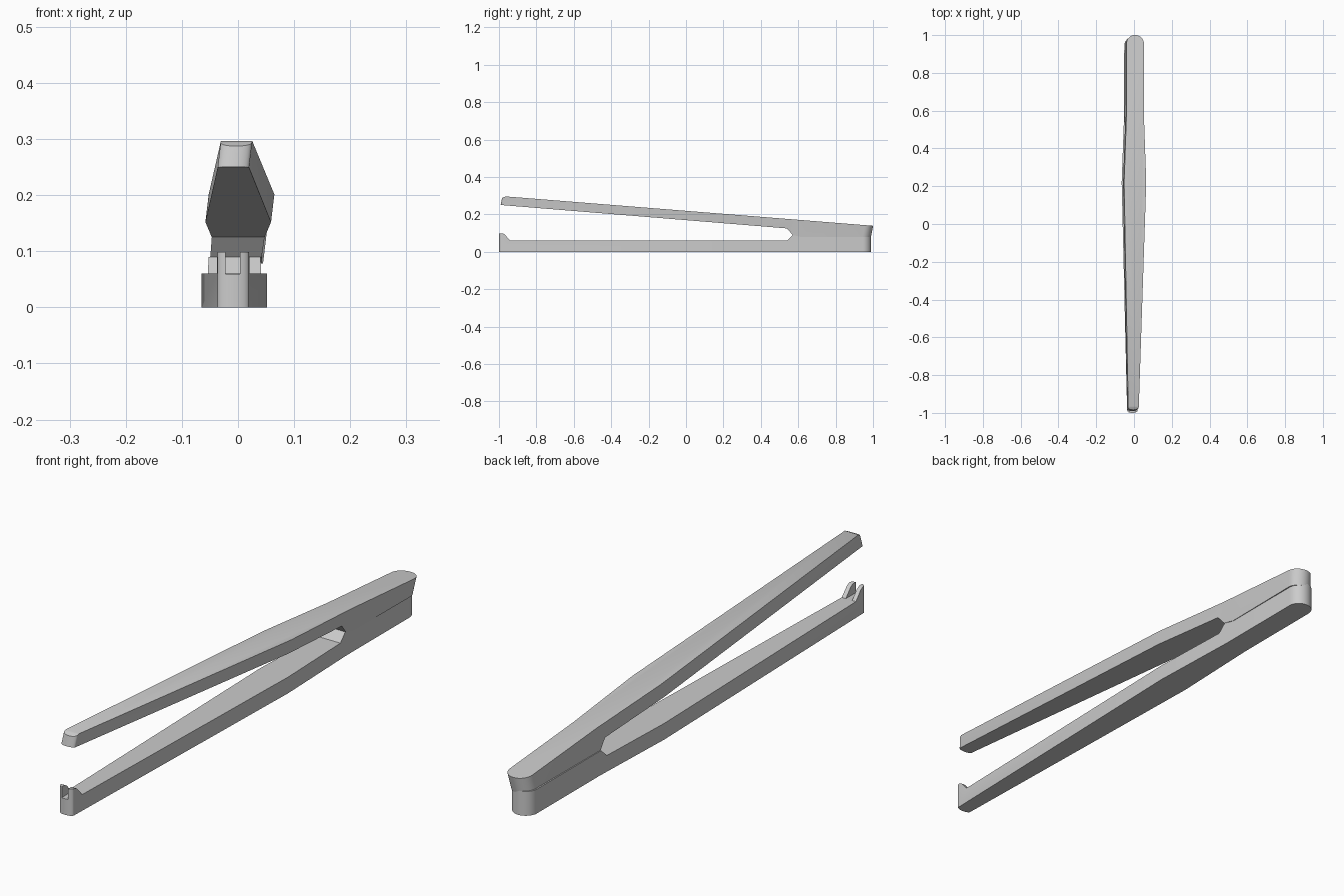
import bpy, bmesh, math

if "Cube" in bpy.data.objects:
    bpy.data.objects.remove(bpy.data.objects["Cube"])


def outline(front, tip_depth, back, tail_depth):
    """Half-width plan of an arm, mirrored into a closed loop with rounded ends."""
    half = []
    n = 8
    for i in range(n + 1):
        a = math.pi / 2 * i / n
        half.append((0.028 * math.sin(a), front + tip_depth * (1 - math.cos(a))))
    half += [(0.0585, 0.22), (0.046, 0.58)]
    for i in range(n + 1):
        a = math.pi / 2 * i / n
        half.append((0.046 * math.cos(a), back - tail_depth * (1 - math.sin(a))))
    mirrored = [(-x, y) for x, y in half[1:-1]]
    return half + mirrored[::-1]


def prism(name, lower, upper):
    """Closed solid between two matching loops of 3D points."""
    bm = bmesh.new()
    a = [bm.verts.new(p) for p in lower]
    b = [bm.verts.new(p) for p in upper]
    bm.faces.new(a[::-1])
    bm.faces.new(b)
    for i in range(len(a)):
        j = (i + 1) % len(a)
        bm.faces.new((a[i], a[j], b[j], b[i]))
    bmesh.ops.triangulate(bm, faces=[f for f in bm.faces if len(f.verts) > 4])
    bmesh.ops.recalc_face_normals(bm, faces=bm.faces)
    mesh = bpy.data.meshes.new(name)
    bm.to_mesh(mesh)
    bm.free()
    ob = bpy.data.objects.new(name, mesh)
    bpy.context.collection.objects.link(ob)
    return ob


def side_prism(name, profile, x0, x1):
    return prism(name, [(x0, y, z) for y, z in profile],
                 [(x1, y, z) for y, z in profile])


def boolean(ob, cutter, operation):
    """Apply a boolean and remove the helper."""
    m = ob.modifiers.new("cut", 'BOOLEAN')
    m.operation, m.object, m.solver = operation, cutter, 'EXACT'
    cutter.hide_render = True
    dg = bpy.context.evaluated_depsgraph_get()
    mesh = bpy.data.meshes.new_from_object(ob.evaluated_get(dg))
    ob.modifiers.clear()
    ob.data = mesh
    bpy.data.objects.remove(cutter)


def finish(ob):
    """Smooth only the rounded ends, flat everywhere else."""
    for p in ob.data.polygons:
        p.use_smooth = abs(p.center.y) > 0.93 and abs(p.normal.z) < 0.6
    ob.data.set_sharp_from_angle(angle=math.radians(30))


# Lower arm with the raised tip and lower half of the hinge block
def lower_x(x, y):
    return x - 0.007 + 0.0015 * y


plan = outline(-1.0, 0.012, 0.99, 0.045)
lower_arm = prism("lower_arm",
                  [(lower_x(x, y), y, -0.05) for x, y in plan],
                  [(lower_x(x, y), y, 0.2) for x, y in plan])
lower_side = [(-1.1, 0), (-1.1, 0.099), (-0.982, 0.099), (-0.97, 0.093),
              (-0.94, 0.06), (0.54, 0.06), (0.57, 0.09), (1.1, 0.09), (1.1, 0)]
boolean(lower_arm, side_prism("lower_side", lower_side, -0.2, 0.2), 'INTERSECT')

# Notch that splits the tip into two prongs
notch = side_prism("notch", [(-1.1, 0.058), (-1.1, 0.2), (-0.9, 0.2), (-0.9, 0.0605)],
                   -0.022, 0.004)
boolean(lower_arm, notch, 'DIFFERENCE')
finish(lower_arm)


# Upper arm, tilted open and slightly rolled
def upper_point(x, y, dz):
    z = 0.2165 - 0.0805 * y + dz
    cx = min(0.0045 + 0.0075 * y, 0.006)
    return (x + cx + 0.12 * dz, y + 0.2 * dz, z)


plan = outline(-0.982, 0.012, 1.0, 0.045)
upper_arm = prism("upper_arm",
                  [upper_point(x, y, -0.15) for x, y in plan],
                  [upper_point(x, y, 0.05) for x, y in plan])
upper_side = [(-1.05, 0.255), (-1.05, 0.27), (-0.982, 0.288), (-0.965, 0.296),
              (1.1, 0.131), (1.1, 0.078), (0.62, 0.078), (0.57, 0.09), (0.54, 0.125)]
boolean(upper_arm, side_prism("upper_side", upper_side, -0.2, 0.2), 'INTERSECT')
finish(upper_arm)
